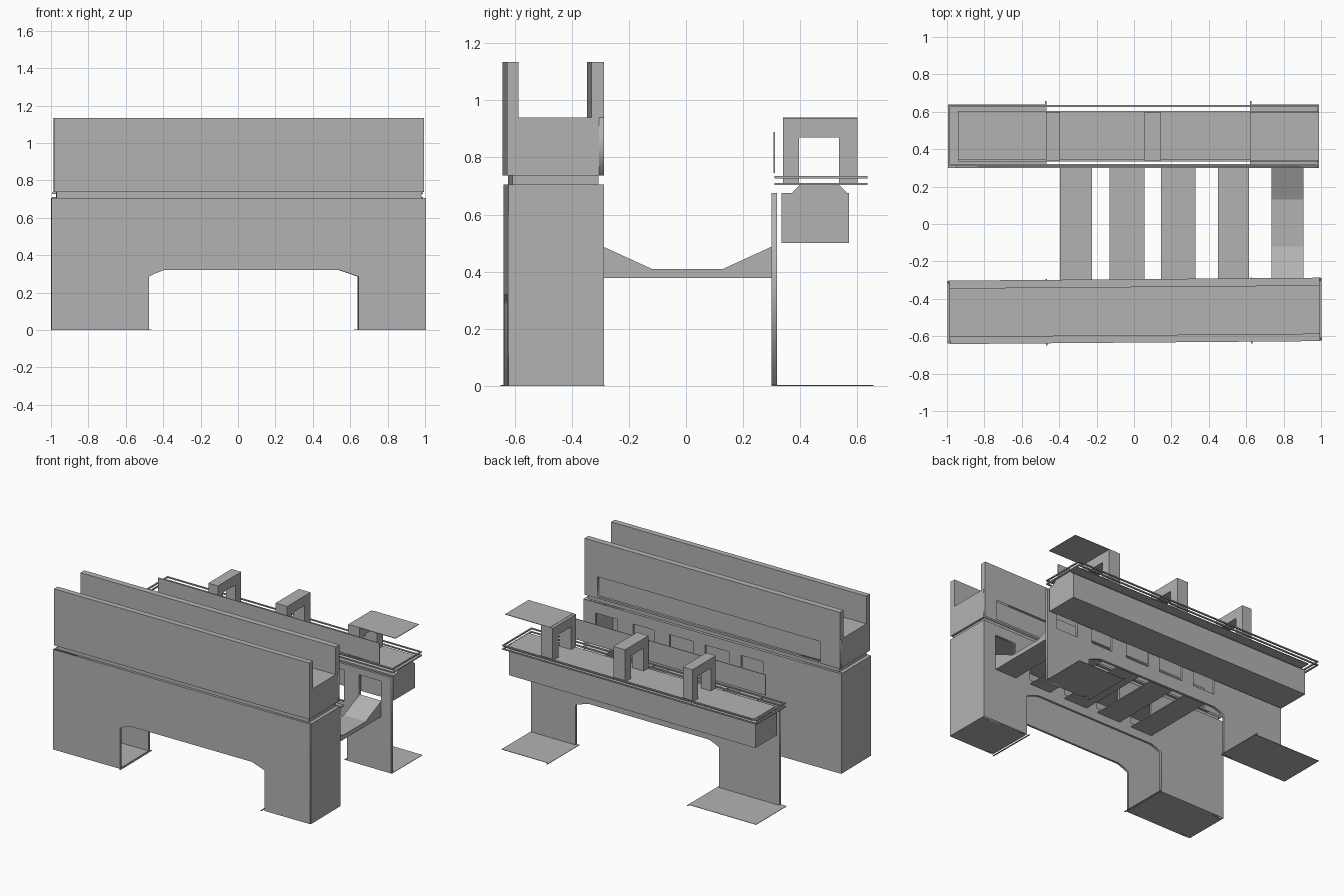
import bpy, bmesh, math
from mathutils import Vector

if "Cube" in bpy.data.objects:
    bpy.data.objects.remove(bpy.data.objects["Cube"])

stone = bpy.data.materials.new("grey_concrete")
stone.diffuse_color = (0.45, 0.45, 0.45, 1)
stone.use_nodes = True
stone.node_tree.nodes["Principled BSDF"].inputs["Base Color"].default_value = stone.diffuse_color
TILT = 0.008  # the front bank is turned very slightly


def finish(name, mesh, turn=0.0):
    mesh.materials.clear()
    mesh.materials.append(stone)
    ob = bpy.data.objects.new(name, mesh)
    bpy.context.collection.objects.link(ob)
    ob.rotation_euler.z = turn
    return ob


def boxes(name, items, turn=0.0):
    """Join boxes given as (x0, x1, y0, y1, z0, z1)."""
    bm = bmesh.new()
    for x0, x1, y0, y1, z0, z1 in items:
        c = bmesh.ops.create_cube(bm, size=1)
        for v in c["verts"]:
            v.co = Vector(((x0 + x1) / 2 + v.co.x * (x1 - x0),
                           (y0 + y1) / 2 + v.co.y * (y1 - y0),
                           (z0 + z1) / 2 + v.co.z * (z1 - z0)))
    me = bpy.data.meshes.new(name)
    bm.to_mesh(me)
    bm.free()
    return finish(name, me, turn)


def profile_x(name, pts, x0, x1):
    """Extrude a (y, z) outline along x."""
    bm = bmesh.new()
    f = bm.faces.new([bm.verts.new((x0, y, z)) for y, z in pts])
    ext = bmesh.ops.extrude_face_region(bm, geom=[f])
    for v in ext["geom"]:
        if isinstance(v, bmesh.types.BMVert):
            v.co.x = x1
    bmesh.ops.recalc_face_normals(bm, faces=bm.faces)
    me = bpy.data.meshes.new(name)
    bm.to_mesh(me)
    bm.free()
    return finish(name, me)


def rect(x0, x1, z0, z1):
    return [(x0, z0), (x1, z0), (x1, z1), (x0, z1)]


def wall(name, outline, holes, y0, y1, turn=0.0):
    """Upright (x, z) slab with openings, filled as a flat curve."""
    cu = bpy.data.curves.new(name + "_outline", "CURVE")
    cu.dimensions = "2D"
    cu.fill_mode = "BOTH"
    cu.extrude = (y1 - y0) / 2
    for pts in [outline] + holes:
        sp = cu.splines.new("POLY")
        sp.points.add(len(pts) - 1)
        for p, (x, z) in zip(sp.points, pts):
            p.co = (x, z, 0, 1)
        sp.use_cyclic_u = True
    tmp = bpy.data.objects.new(name + "_outline", cu)
    bpy.context.collection.objects.link(tmp)
    dg = bpy.context.evaluated_depsgraph_get()
    me = bpy.data.meshes.new_from_object(tmp.evaluated_get(dg))
    bpy.data.objects.remove(tmp)
    for v in me.vertices:
        x, z, d = v.co
        v.co = (x, (y0 + y1) / 2 - d, z)
    return finish(name, me, turn)


def arch(x0, x1, top):
    """Wall outline with the wide chamfered passage between two legs."""
    return [(x0, 0), (-.48, 0), (-.48, .285), (-.455, .30), (-.40, .32), (.54, .32),
            (.60, .30), (.64, .285), (.64, 0), (x1, 0), (x1, top), (x0, top)]


BAYS = [(-.395, -.225), (-.13, .055), (.145, .33), (.45, .615), (.735, .905)]
doors = [rect(a, b, .41, .63) for a, b in BAYS]
slot = rect(-.84, .89, .75, .89)

# Front bank: hollow lower body on two legs
wall("front_outer_wall", arch(-.995, .995, .705), [], -.632, -.617, TILT)
wall("front_inner_wall", arch(-.995, .995, .705), doors, -.312, -.295, TILT)
boxes("front_end_walls", [(s * .995 - .006, s * .995 + .004, -.63, -.296, 0, .705)
                          for s in (-1, 1)], TILT)
boxes("front_leg_soles", [(-.995, -.48, -.63, -.296, 0, .004),
                          (.64, .995, -.63, -.296, 0, .004),
                          (-.475, -.467, -.645, -.29, 0, .004),
                          (.62, .628, -.645, -.29, 0, .004)], TILT)
boxes("front_body_lid", [(-.993, .993, -.63, -.297, .698, .705)], TILT)
boxes("front_neck", [(-.975, .975, -.615, -.315, .70, .74)], TILT)

# Front bank: upper trough with tall parapets and a long recessed slot
boxes("trough_base", [(-.99, .99, -.634, -.312, .737, .94)], TILT)
wall("trough_inner_face", rect(-.99, .99, .737, .94), [slot], -.312, -.295, TILT)
boxes("trough_parapets", [(-.99, .99, -.634, -.594, .94, 1.135),
                          (-.99, .99, -.338, -.295, .94, 1.135)], TILT)

# Back bank: single inner wall, soles, long beam with tapered seat
wall("back_inner_wall", arch(-.95, .985, .675), doors, .30, .318)
boxes("back_leg_soles", [(-.995, -.47, .30, .64, 0, .003),
                         (.62, .99, .30, .64, 0, .003),
                         (-.475, -.467, .30, .657, 0, .003),
                         (.62, .628, .30, .657, 0, .003)])
boxes("back_beam", [(-.94, .98, .335, .57, .50, .675)])
profile_x("beam_seat", [(.37, .675), (.565, .675), (.535, .706), (.40, .706)], -.94, .98)
boxes("back_floor", [(-.94, .98, .345, .605, .705, .71)])

# Thin double rail around the back floor
rails = []
for z in (.707, .731):
    for y in (.315, .63):
        rails.append((-.99, .99, y - .005, y + .005, z - .004, z + .004))
    for x in (-.99, .985):
        rails.append((x - .005, x + .005, .31, .635, z - .004, z + .004))
boxes("back_rails", rails)

# Upright slot panel and loose roof plate
boxes("slot_panel", [(-.84, .89, .307, .312, .745, .89)])
boxes("roof_plate", [(.64, .99, .34, .60, .936, .94)])

# Three portal frames standing on the back floor
portal = [(.34, .71), (.395, .71), (.395, .87), (.535, .87),
          (.535, .71), (.60, .71), (.60, .938), (.34, .938)]
for i, (a, b) in enumerate([(-.47, -.395), (.055, .145), (.62, .71)]):
    profile_x(f"portal_frame_{i + 1}", portal, a, b)

# Footbridges between the banks, the last one with flared ends
boxes("footbridges", [(a, b, -.30, .305, .378, .384) for a, b in BAYS[:4]])
a, b = BAYS[4]
profile_x("flared_footbridge",
          [(-.295, .378), (.305, .378), (.305, .49), (.13, .41), (-.12, .41), (-.295, .49)], a, b)
